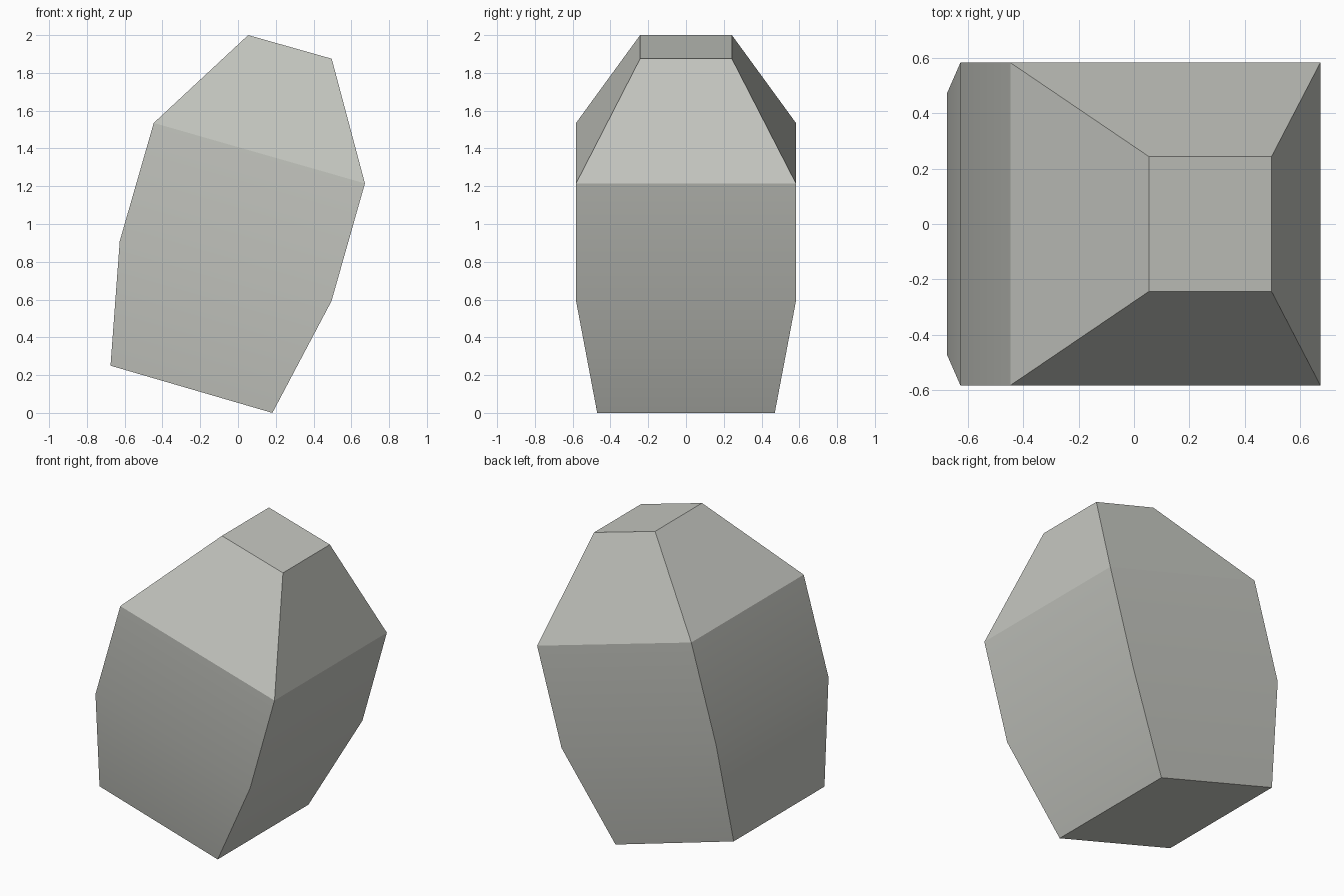
import bpy, bmesh, math

if "Cube" in bpy.data.objects:
    bpy.data.objects.remove(bpy.data.objects["Cube"])

# Stone: four tilted square rings, stacked from bottom to top
# each ring: left x, left z, right x, right z, half depth in y
rings = [
    (-0.675, 0.25, 0.182, 0.0, 0.47),
    (-0.626, 0.91, 0.495, 0.592, 0.582),
    (-0.446, 1.535, 0.672, 1.215, 0.582),
    (0.054, 2.0, 0.496, 1.875, 0.243),
]

bm = bmesh.new()
loops = []
for xl, zl, xr, zr, d in rings:
    loops.append([bm.verts.new(p) for p in
                  ((xl, -d, zl), (xr, -d, zr), (xr, d, zr), (xl, d, zl))])

# Side walls between neighbouring rings
for low, high in zip(loops, loops[1:]):
    for i in range(4):
        j = (i + 1) % 4
        bm.faces.new((low[i], low[j], high[j], high[i]))

# Flat caps
bm.faces.new(loops[0][::-1])
bm.faces.new(loops[-1])
bmesh.ops.recalc_face_normals(bm, faces=bm.faces[:])

mesh = bpy.data.meshes.new("stone")
bm.to_mesh(mesh)
bm.free()
stone = bpy.data.objects.new("stone", mesh)
bpy.context.collection.objects.link(stone)

# Single stone grey colour
mat = bpy.data.materials.new("stone grey")
mat.diffuse_color = (0.56, 0.57, 0.53, 1)
mat.use_nodes = True
mat.node_tree.nodes["Principled BSDF"].inputs["Base Color"].default_value = mat.diffuse_color
mesh.materials.append(mat)

# Soft belly, crisp shoulders and corners
bpy.context.view_layer.objects.active = stone
stone.select_set(True)
bpy.ops.object.shade_smooth_by_angle(angle=math.radians(20))
